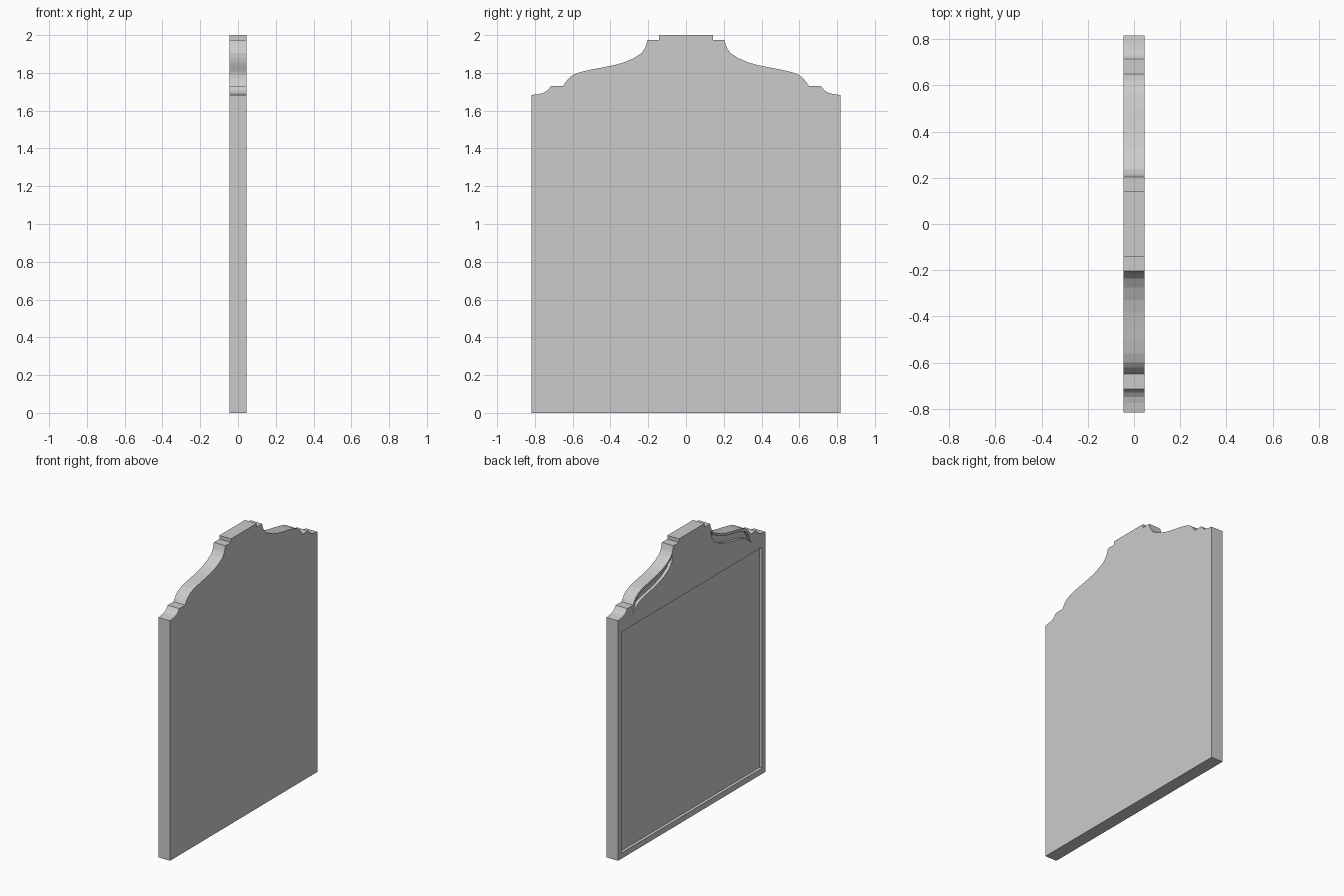
import bpy, bmesh

if "Cube" in bpy.data.objects:
    bpy.data.objects.remove(bpy.data.objects["Cube"])

BACK, FRONT, RECESS = 0.045, -0.045, -0.024


def prism(name, outline, x0, x1):
    """Extrude a (y, z) outline along x."""
    bm = bmesh.new()
    face = bm.faces.new([bm.verts.new((x0, y, z)) for y, z in outline])
    ext = bmesh.ops.extrude_face_region(bm, geom=[face])
    bmesh.ops.translate(bm, vec=(x1 - x0, 0, 0),
                        verts=[v for v in ext["geom"] if isinstance(v, bmesh.types.BMVert)])
    bmesh.ops.recalc_face_normals(bm, faces=bm.faces[:])
    me = bpy.data.meshes.new(name)
    bm.to_mesh(me)
    bm.free()
    ob = bpy.data.objects.new(name, me)
    bpy.context.collection.objects.link(ob)
    return ob


def mirrored(pts):
    return [(-y, z) for y, z in reversed(pts)]


# Board with a stepped, ogee-shaped crest
half = [(.817, 0), (.817, 1.683), (.775, 1.689), (.75, 1.696), (.73, 1.71), (.715, 1.73),
        (.65, 1.73), (.638, 1.75), (.622, 1.77), (.6, 1.788), (.56, 1.804), (.5, 1.818),
        (.44, 1.829), (.38, 1.841), (.33, 1.855), (.275, 1.879), (.235, 1.905),
        (.217, 1.932), (.21, 1.95), (.203, 1.975), (.142, 1.975), (.142, 2.0)]
board = prism("carved_board", half + mirrored(half), FRONT, BACK)

# Carved leaf grooves under the crest curve, and the large sunken panel
leaf = [(.212, 1.92), (.24, 1.885), (.28, 1.86), (.335, 1.837), (.39, 1.822), (.45, 1.809),
        (.52, 1.796), (.58, 1.778), (.615, 1.752), (.633, 1.72), (.655, 1.67),
        (.62, 1.705), (.58, 1.728), (.52, 1.744), (.45, 1.757), (.38, 1.773),
        (.31, 1.797), (.25, 1.832), (.218, 1.875)]
panel = [(.78, .04), (.78, 1.59), (-.78, 1.59), (-.78, .04)]

for name, outline in (("panel_cutter", panel), ("left_leaf_cutter", leaf),
                      ("right_leaf_cutter", mirrored(leaf))):
    cutter = prism(name, outline, FRONT - .05, RECESS)
    cutter.hide_render = True
    mod = board.modifiers.new(name, "BOOLEAN")
    mod.operation, mod.solver, mod.object = "DIFFERENCE", "EXACT", cutter
    bpy.context.view_layer.objects.active = board
    bpy.ops.object.modifier_apply(modifier=mod.name)
    bpy.data.objects.remove(cutter)
